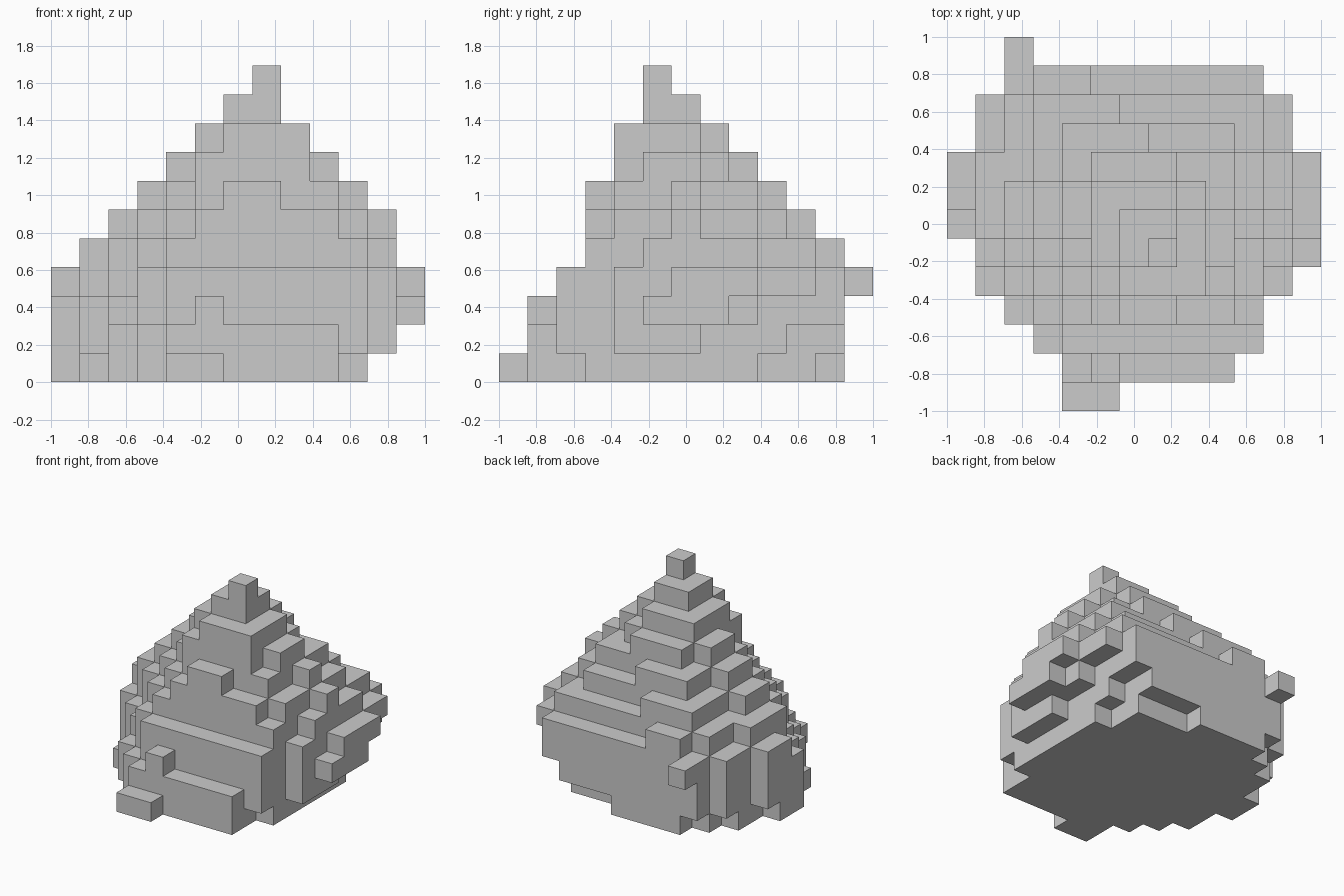
import bpy, bmesh
from mathutils import Vector

if "Cube" in bpy.data.objects:
    bpy.data.objects.remove(bpy.data.objects["Cube"])

N = 13
S = 2 / N          # edge length of one block

# Height of every block column, front row first, left to right (A=10, B=11)
HEIGHTS = [
    "....11.......",
    "....232222...",
    "...24444444..",
    "..245677665..",
    ".13568999764.",
    ".35679AB98653",
    "356789AA98764",
    "4567899987654",
    "4556788877654",
    ".45677766654.",
    ".45666555554.",
    "..455444444..",
    "..4..........",
]

# Columns that overhang: (x range, y range, first filled layer)
OVERHANGS = [
    ((12, 12), (5, 7), 2), ((12, 12), (8, 8), 3),
    ((11, 11), (4, 6), 1), ((11, 11), (7, 8), 2), ((11, 11), (9, 10), 3),
    ((10, 10), (2, 2), 1), ((10, 10), (9, 9), 1), ((10, 10), (10, 11), 2),
    ((7, 9), (11, 11), 1), ((2, 2), (11, 11), 1), ((2, 2), (12, 12), 3),
    ((1, 1), (10, 10), 1), ((0, 0), (8, 8), 1),
]


def base(i, j):
    for (x0, x1), (y0, y1), k in OVERHANGS:
        if x0 <= i <= x1 and y0 <= j <= y1:
            return k
    return 0


# Fill the block grid
solid = {(i, j, k)
         for j, row in enumerate(HEIGHTS)
         for i, c in enumerate(row) if c != "."
         for k in range(base(i, j), int(c, 16))}

# Skin only the outer block faces
bm = bmesh.new()
verts = {}


def vert(p):
    if p not in verts:
        verts[p] = bm.verts.new((p[0] * S - 1, p[1] * S - 1, p[2] * S))
    return verts[p]


for cell in solid:
    for axis in range(3):
        for side in (0, 1):
            near = list(cell)
            near[axis] += 2 * side - 1
            if tuple(near) in solid:
                continue
            u, v = (axis + 1) % 3, (axis + 2) % 3
            quad = []
            for du, dv in ((0, 0), (1, 0), (1, 1), (0, 1)):
                p = list(cell)
                p[axis] += side
                p[u] += du
                p[v] += dv
                quad.append(vert(tuple(p)))
            bm.faces.new(quad if side else quad[::-1])

mesh = bpy.data.meshes.new("stepped_mound")
bm.to_mesh(mesh)
bm.free()
mound = bpy.data.objects.new("stepped_mound", mesh)
bpy.context.collection.objects.link(mound)
